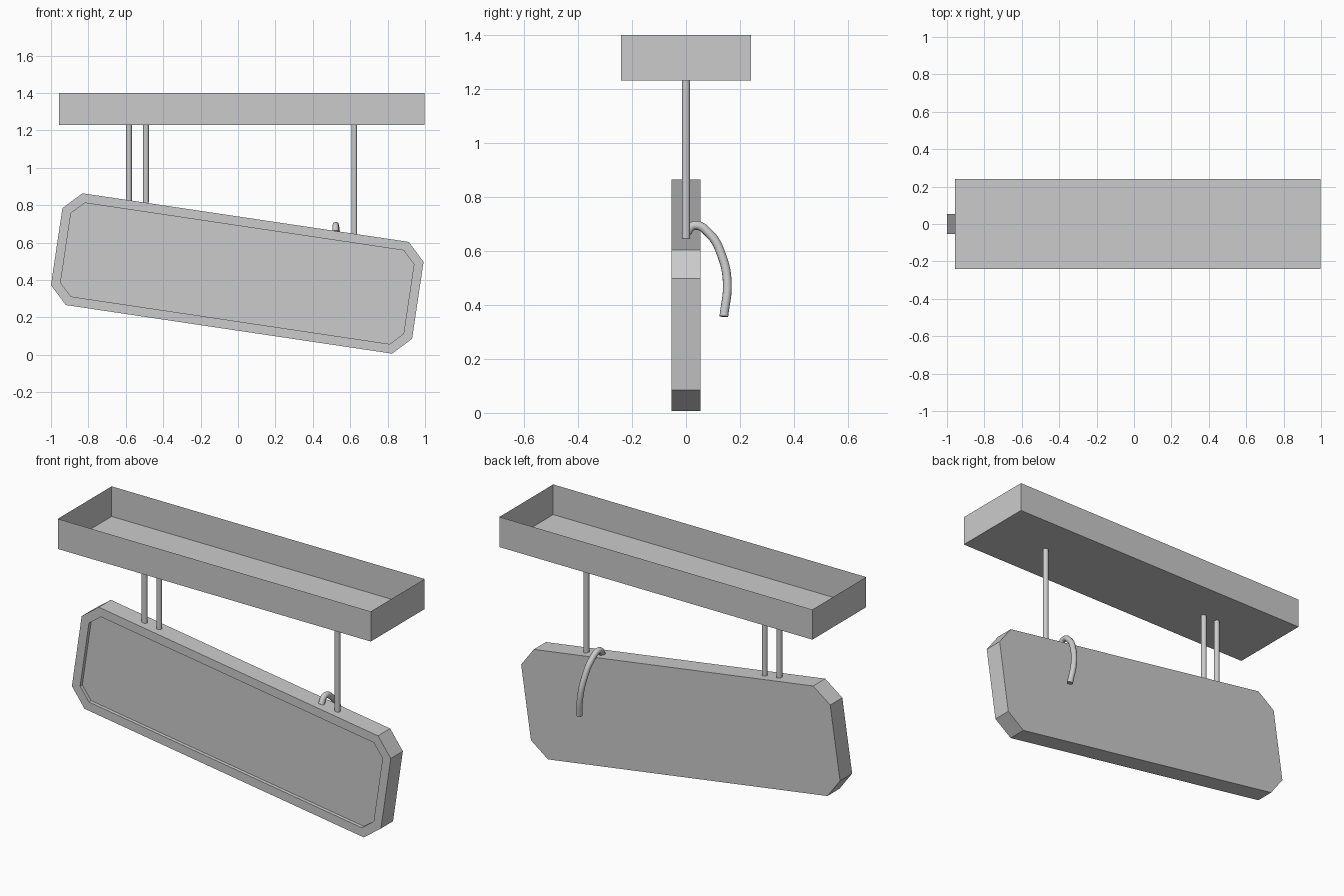
import bpy, bmesh, math
from mathutils import Matrix, Vector

if "Cube" in bpy.data.objects:
    bpy.data.objects.remove(bpy.data.objects["Cube"], do_unlink=True)

grey = bpy.data.materials.new("plain grey")
grey.use_nodes = True
grey.diffuse_color = (0.6, 0.6, 0.6, 1)
grey.node_tree.nodes["Principled BSDF"].inputs["Base Color"].default_value = (0.6, 0.6, 0.6, 1)


def finish(name, bm):
    mesh = bpy.data.meshes.new(name)
    bm.normal_update()
    bm.to_mesh(mesh)
    bm.free()
    mesh.materials.append(grey)
    obj = bpy.data.objects.new(name, mesh)
    bpy.context.collection.objects.link(obj)
    return obj


def smooth(obj):
    bpy.ops.object.select_all(action="DESELECT")
    obj.select_set(True)
    bpy.context.view_layer.objects.active = obj
    bpy.ops.object.shade_smooth_by_angle(angle=math.radians(50))


# Open tray along the top: thin sheet walls and floor, no lid
bm = bmesh.new()
bmesh.ops.create_cube(bm, size=1, matrix=Matrix.Translation((0.02, 0, 1.315))
                      @ Matrix.Diagonal((1.955, 0.48, 0.17, 1)))
bm.normal_update()
lid = [f for f in bm.faces if f.normal.z > 0.9]
bmesh.ops.delete(bm, geom=lid, context="FACES_ONLY")
finish("tray", bm)

# Tilted sign board: chamfered slab with a recessed front panel
half_l, half_h, half_t, cut = 0.976, 0.302, 0.054, 0.094
tilt = math.radians(8.47)
centre = Vector((-0.004, 0, 0.435))
bm = bmesh.new()
corners = []
for sx, sz in ((-1, -1), (1, -1), (1, 1), (-1, 1)):
    pair = [(sx * half_l, sz * (half_h - cut)), (sx * (half_l - cut), sz * half_h)]
    corners += pair if sx * sz > 0 else pair[::-1]
front = bm.faces.new([bm.verts.new((x, -half_t, z)) for x, z in corners])
ext = bmesh.ops.extrude_face_region(bm, geom=[front], use_keep_orig=True)
bmesh.ops.translate(bm, vec=(0, 2 * half_t, 0),
                    verts=[v for v in ext["geom"] if isinstance(v, bmesh.types.BMVert)])
bmesh.ops.recalc_face_normals(bm, faces=bm.faces)
bm.normal_update()
panel = [f for f in bm.faces if f.normal.y < -0.9]
bmesh.ops.inset_region(bm, faces=panel, thickness=0.049, use_even_offset=True)
step = bmesh.ops.inset_region(bm, faces=panel, thickness=0)
bmesh.ops.translate(bm, vec=(0, 0.02, 0), verts=panel[0].verts)
bmesh.ops.transform(bm, verts=bm.verts,
                    matrix=Matrix.Translation(centre) @ Matrix.Rotation(tilt, 4, "Y"))
finish("sign_board", bm)

# Hanging rods from the tray down to the sloping top edge
for name, x, low in (("outer_right_rod", -0.583, 0.825),
                     ("inner_right_rod", -0.492, 0.815),
                     ("left_rod", 0.622, 0.645)):
    bm = bmesh.new()
    bmesh.ops.create_cone(bm, cap_ends=True, segments=16, radius1=0.0155, radius2=0.0155,
                          depth=1.23 - low, matrix=Matrix.Translation((x, 0, (1.23 + low) / 2)))
    smooth(finish(name, bm))

# Loose cable that leaves the top edge and droops behind the board
path = [(0.522, -0.004, 0.655), (0.522, 0.03, 0.694), (0.528, 0.089, 0.661),
        (0.539, 0.133, 0.581), (0.552, 0.153, 0.481), (0.569, 0.14, 0.357)]
curve = bpy.data.curves.new("loose_cable", "CURVE")
curve.dimensions = "3D"
curve.bevel_depth = 0.0165
curve.bevel_resolution = 4
curve.resolution_u = 6
curve.use_fill_caps = True
spline = curve.splines.new("BEZIER")
spline.bezier_points.add(len(path) - 1)
for point, co in zip(spline.bezier_points, path):
    point.co = co
    point.handle_left_type = point.handle_right_type = "AUTO"
curve.materials.append(grey)
cable = bpy.data.objects.new("loose_cable", curve)
bpy.context.collection.objects.link(cable)
bpy.ops.object.select_all(action="DESELECT")
cable.select_set(True)
bpy.context.view_layer.objects.active = cable
bpy.ops.object.convert(target="MESH")
smooth(bpy.context.view_layer.objects.active)
